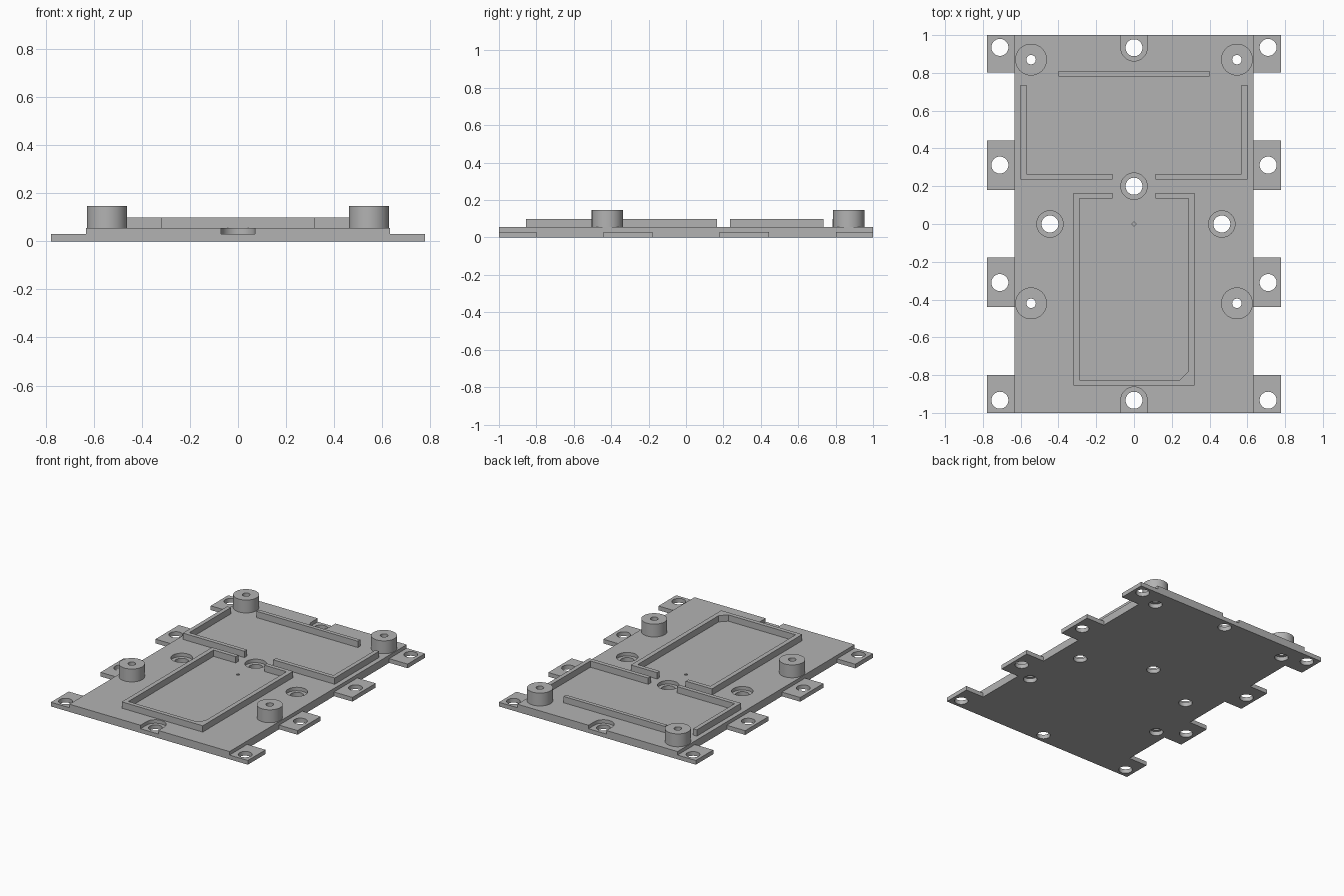
import bpy, bmesh, math

cube = bpy.data.objects.get("Cube")
if cube:
    bpy.data.objects.remove(cube, do_unlink=True)

PLATE_Z, TAB_Z, WALL_Z, BOSS_Z = 0.055, 0.03, 0.1, 0.147
HOLE_R, BORE_R = 0.045, 0.07
SEGMENTS = 40

grey = bpy.data.materials.new("plain grey")
grey.use_nodes = True
colour = (0.45, 0.45, 0.45, 1)
grey.diffuse_color = colour
grey.node_tree.nodes["Principled BSDF"].inputs["Base Color"].default_value = colour


def finish(name, bm):
    bmesh.ops.recalc_face_normals(bm, faces=bm.faces)
    mesh = bpy.data.meshes.new(name)
    bm.to_mesh(mesh)
    bm.free()
    mesh.materials.append(grey)
    obj = bpy.data.objects.new(name, mesh)
    bpy.context.collection.objects.link(obj)
    return obj


def prism(name, outline, z0, z1):
    """Extrude a flat outline from z0 to z1."""
    bm = bmesh.new()
    face = bm.faces.new([bm.verts.new((x, y, z0)) for x, y in outline])
    top = bmesh.ops.extrude_face_region(bm, geom=[face])["geom"]
    verts = [v for v in top if isinstance(v, bmesh.types.BMVert)]
    bmesh.ops.translate(bm, verts=verts, vec=(0, 0, z1 - z0))
    return finish(name, bm)


def rect(x0, x1, y0, y1):
    return [(x0, y0), (x1, y0), (x1, y1), (x0, y1)]


def circle(x, y, r, n=SEGMENTS):
    return [(x + r * math.cos(math.tau * i / n), y + r * math.sin(math.tau * i / n))
            for i in range(n)]


def cut(obj, outline, z0, z1):
    """Cut a prism out of an object and discard the cutter."""
    cutter = prism("cutter", outline, z0, z1)
    cutter.hide_render = True
    mod = obj.modifiers.new("cut", "BOOLEAN")
    mod.operation, mod.solver, mod.object = "DIFFERENCE", "EXACT", cutter
    graph = bpy.context.evaluated_depsgraph_get()
    result = bpy.data.meshes.new_from_object(obj.evaluated_get(graph))
    obj.modifiers.clear()
    obj.data = result
    bpy.data.objects.remove(cutter, do_unlink=True)


def smooth(obj):
    bpy.ops.object.select_all(action="DESELECT")
    obj.select_set(True)
    bpy.context.view_layer.objects.active = obj
    bpy.ops.object.shade_smooth_by_angle(angle=math.radians(30))


# Main plate with counterbored holes
plate = prism("base_plate", rect(-0.633, 0.633, -1, 1), 0, PLATE_Z)
for x, y in [(0, 0.2), (-0.445, 0), (0.465, 0)]:
    cut(plate, circle(x, y, BORE_R), TAB_Z, 0.2)
    cut(plate, circle(x, y, HOLE_R), -0.1, 0.2)

# Rounded slots opening through the front and back edges
for s in (-1, 1):
    y = s * 0.933
    half = SEGMENTS // 2
    arc = [(BORE_R * math.cos(math.pi * i / half), y - s * BORE_R * math.sin(math.pi * i / half))
           for i in range(half + 1)]
    cut(plate, arc + [(-BORE_R, s * 1.1), (BORE_R, s * 1.1)], TAB_Z, 0.2)
    cut(plate, circle(0, y, HOLE_R), -0.1, 0.2)

# Small centre mark
cut(plate, circle(0, 0, 0.013, 4), TAB_Z, 0.2)

# Standoff bosses, with wider screw recesses under the plate
for side, s in (("left", 1), ("right", -1)):
    for end, y in (("back", 0.87), ("front", -0.42)):
        x = s * 0.545
        cut(plate, circle(x, y, 0.025), -0.1, 0.2)
        cut(plate, circle(x, y, HOLE_R), -0.1, TAB_Z)
        boss = prism(f"{end}_{side}_boss", circle(x, y, 0.084), PLATE_Z, BOSS_Z)
        cut(boss, circle(x, y, 0.025), 0, 0.3)
        smooth(boss)
smooth(plate)

# Mounting tabs along both sides
for side, s in (("left", 1), ("right", -1)):
    for i, (y0, y1, hole_y) in enumerate([(-1, -0.8, -0.933), (-0.44, -0.178, -0.31),
                                          (0.18, 0.443, 0.312), (0.803, 1, 0.935)]):
        x0, x1 = sorted((s * 0.633, s * 0.778))
        tab = prism(f"{side}_tab_{i + 1}", rect(x0, x1, y0, y1), 0, TAB_Z)
        cut(tab, circle(s * 0.71, hole_y, HOLE_R), -0.1, 0.2)
        smooth(tab)

# Front tray wall: open at the back, one inner corner bevelled
prism("front_tray_wall", [
    (-0.113, 0.165), (-0.32, 0.165), (-0.32, -0.855), (0.32, -0.855), (0.32, 0.165),
    (0.113, 0.165), (0.113, 0.135), (0.288, 0.135), (0.288, -0.78), (0.243, -0.825),
    (-0.288, -0.825), (-0.288, 0.135), (-0.113, 0.135)], PLATE_Z, WALL_Z)

# L-shaped back tray walls
for side, s in (("left", 1), ("right", -1)):
    outline = [(0.113, 0.235), (0.6, 0.235), (0.6, 0.735), (0.57, 0.735),
               (0.57, 0.265), (0.113, 0.265)]
    prism(f"{side}_back_tray_wall", [(s * x, y) for x, y in outline], PLATE_Z, WALL_Z)

# Straight wall at the back
prism("back_wall", rect(-0.4, 0.4, 0.782, 0.81), PLATE_Z, WALL_Z)
